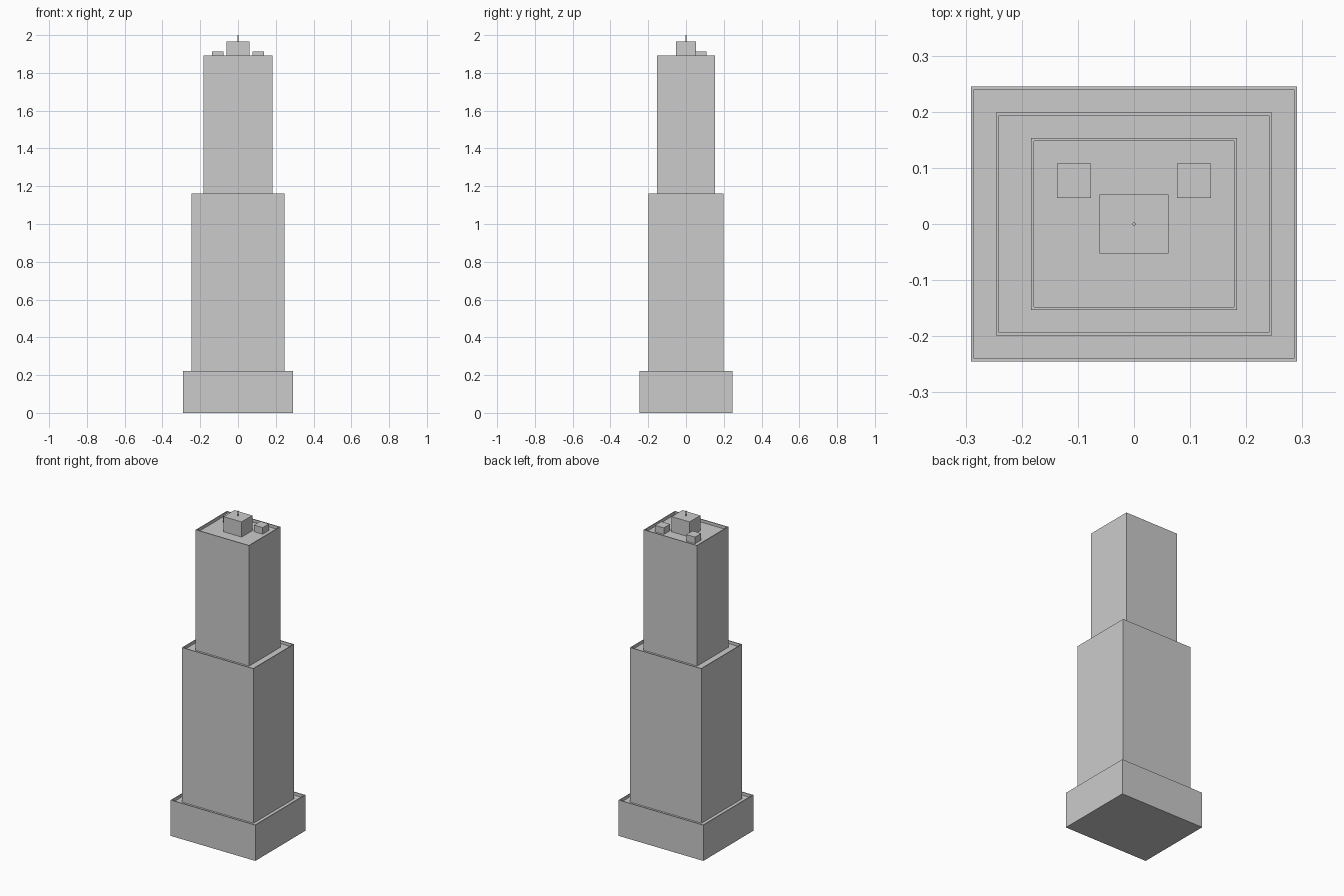
import bpy, bmesh

if "Cube" in bpy.data.objects:
    bpy.data.objects.remove(bpy.data.objects["Cube"])

PARAPET_T, PARAPET_H = 0.0075, 0.018


def box(name, x, y, z0, z1, sx, sy, parapet=False):
    """Box with centre (x, y), size (sx, sy), spanning z0..z1; optional rim around a sunken roof."""
    bm = bmesh.new()
    bmesh.ops.create_cube(bm, size=1)
    for v in bm.verts:
        v.co = (x + v.co.x * sx, y + v.co.y * sy, z1 if v.co.z > 0 else z0)
    bm.normal_update()
    if parapet:
        roof = max(bm.faces, key=lambda f: f.calc_center_median().z)
        bmesh.ops.inset_region(bm, faces=[roof], thickness=PARAPET_T)
        # vertical inner walls: duplicate the inset roof and drop it
        bm.normal_update()
        out = bmesh.ops.extrude_discrete_faces(bm, faces=[roof])
        bmesh.ops.translate(bm, verts=list(out["faces"][0].verts), vec=(0, 0, -PARAPET_H))
        bmesh.ops.recalc_face_normals(bm, faces=bm.faces)
    mesh = bpy.data.meshes.new(name)
    bm.to_mesh(mesh)
    bm.free()
    obj = bpy.data.objects.new(name, mesh)
    bpy.context.collection.objects.link(obj)
    return obj


# stepped tower tiers, each standing on the sunken roof below
z = 0.0
for name, sx, sy, top in (("base_tier", 0.581, 0.49, 0.222),
                          ("middle_tier", 0.491, 0.398, 1.162),
                          ("upper_tier", 0.367, 0.306, 1.891)):
    box(name, 0, 0, z, top, sx, sy, parapet=True)
    z = top - PARAPET_H

# rooftop plant room and two vent units
box("plant_room", 0, 0, z, 1.967, 0.123, 0.105)
for side, x in (("left", -0.107), ("right", 0.107)):
    box("roof_vent_" + side, x, 0.077, z, 1.914, 0.06, 0.061)

# thin mast
bpy.ops.mesh.primitive_cylinder_add(vertices=8, radius=0.003, depth=0.033,
                                    location=(0, 0, 1.9835))
bpy.context.object.name = "mast"
